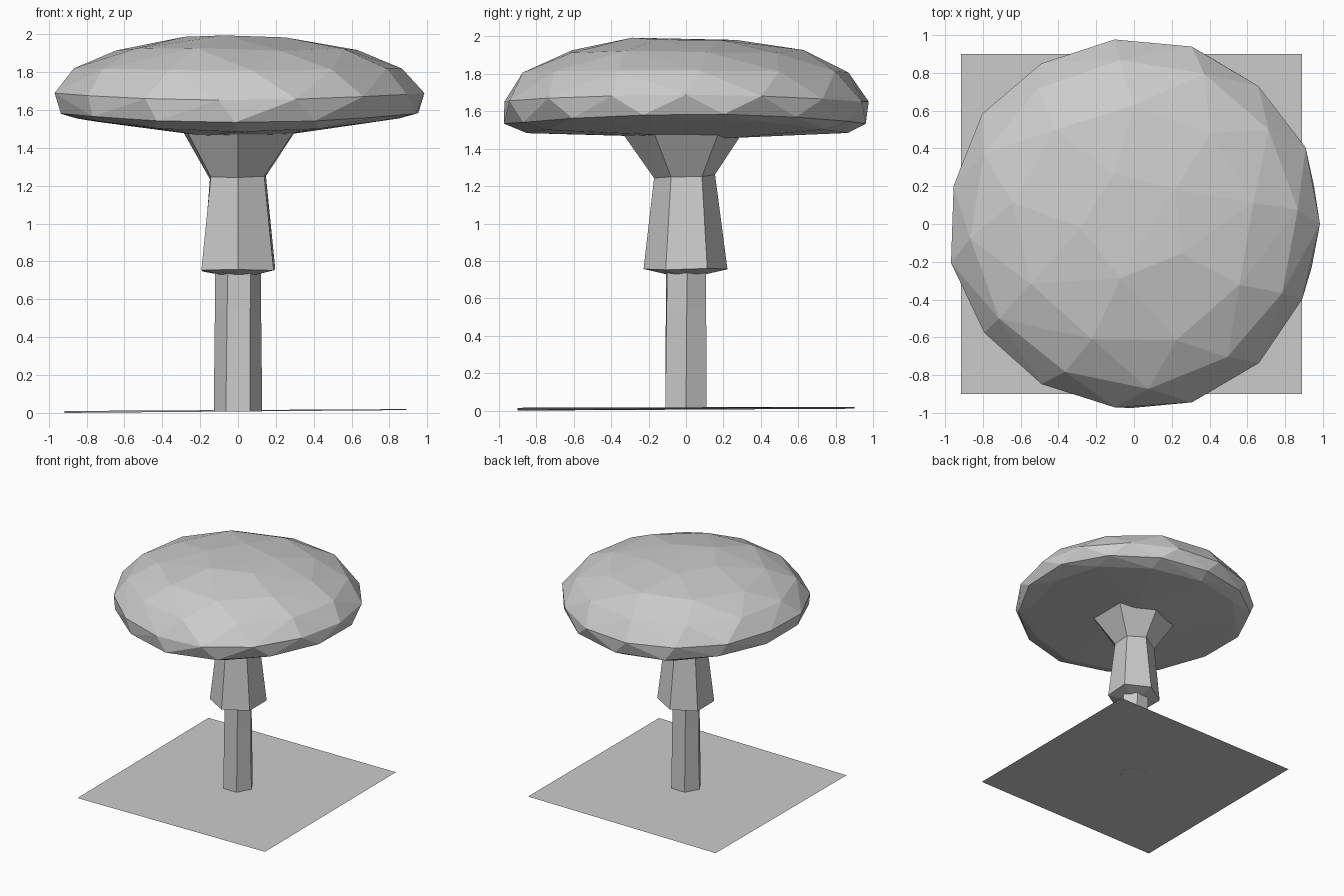
import bpy, bmesh, random
from math import sin, cos, pi, radians

cube = bpy.data.objects.get("Cube")
if cube:
    bpy.data.objects.remove(cube)
random.seed(4)

grey = bpy.data.materials.new("plain grey")
grey.use_nodes = True
grey.diffuse_color = (0.6, 0.6, 0.6, 1)
grey.node_tree.nodes["Principled BSDF"].inputs["Base Color"].default_value = (0.6, 0.6, 0.6, 1)


def finish(bm, name):
    """Turn a bmesh into a flat-shaded grey object."""
    bmesh.ops.recalc_face_normals(bm, faces=bm.faces)
    mesh = bpy.data.meshes.new(name)
    bm.to_mesh(mesh)
    bm.free()
    mesh.materials.append(grey)
    obj = bpy.data.objects.new(name, mesh)
    bpy.context.collection.objects.link(obj)
    return obj


def ring(bm, n, r, z, turn=0, wobble=0.0, dip=0.0, cy=0.0):
    """Ring of n points; dip lowers the front and back against the sides."""
    verts = []
    for i in range(n):
        a = 2 * pi * i / n + radians(turn)
        rr = r * (1 + random.uniform(-wobble, wobble))
        zz = z + dip * cos(2 * a) + random.uniform(-wobble, wobble) * 0.3
        verts.append(bm.verts.new((rr * cos(a), rr * sin(a) + cy, zz)))
    return verts


def loft(name, rings):
    """Skin equal hexagonal rings and cap both ends."""
    bm = bmesh.new()
    loops = [ring(bm, 6, *r) for r in rings]
    for lo, hi in zip(loops, loops[1:]):
        for i in range(6):
            j = (i + 1) % 6
            bm.faces.new((lo[i], lo[j], hi[j], hi[i]))
    bm.faces.new(loops[0])
    bm.faces.new(loops[-1])
    return finish(bm, name)


# Cap: a faceted hull over staggered rings, nearly flat underneath
bm = bmesh.new()
for n, r, z, turn, wobble, dip in (
        (5, 0.29, 1.988, 40, 0.03, 0),
        (9, 0.64, 1.92, 10, 0.03, 0),
        (12, 0.87, 1.815, 5, 0.012, 0.005),
        (15, 0.985, 1.67, 0, 0.01, 0.02),
        (14, 0.965, 1.56, 12, 0.01, 0.025),
        (12, 0.86, 1.52, 0, 0.012, 0.035)):
    ring(bm, n, r, z, turn, wobble, dip)
ring(bm, 4, 0.25, 1.465, 45, 0.03, 0, 0.06)
hull = bmesh.ops.convex_hull(bm, input=bm.verts)
loose = [v for v in bm.verts if not v.link_faces]
bmesh.ops.delete(bm, geom=loose, context="VERTS")
finish(bm, "cap")

# Stalk, skirt with flared neck
loft("stalk", [(0.128, 0.01, 0), (0.122, 0.55, 2), (0.12, 0.8, 4)])
loft("skirt", [(0.11, 0.73, 30), (0.222, 0.755, 30, 0.03), (0.165, 1.25, 30, 0.06),
               (0.33, 1.5, 30, 0.06)])

# Ground sheet, very slightly tilted
bm = bmesh.new()
corners = ((-0.915, -0.9, 0), (0.89, -0.9, 0.015), (0.89, 0.9, 0.02), (-0.915, 0.9, 0.01))
bm.faces.new([bm.verts.new(c) for c in corners])
finish(bm, "ground_sheet")
